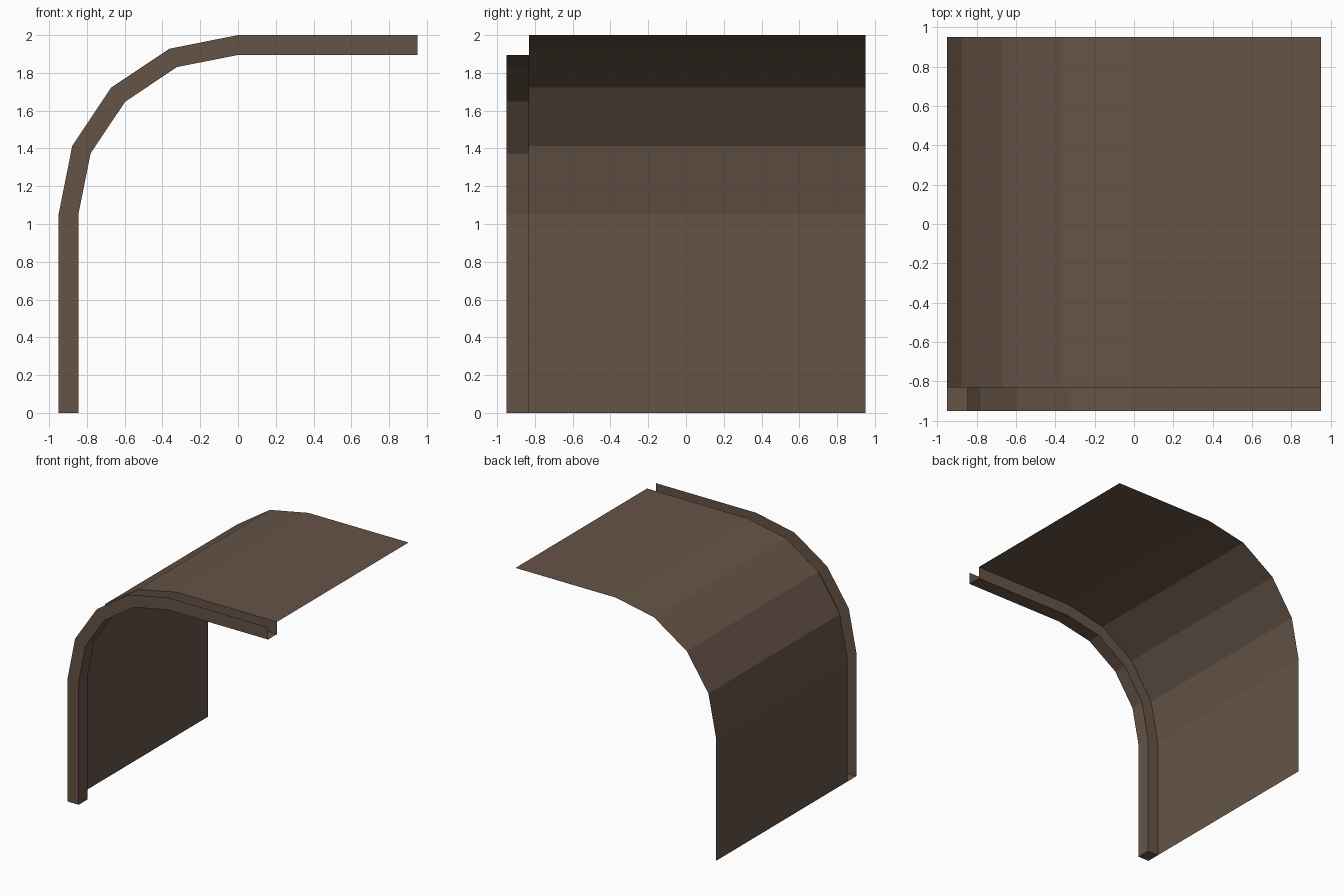
import bpy, bmesh, math

if "Cube" in bpy.data.objects:
    bpy.data.objects.remove(bpy.data.objects["Cube"])

brown = bpy.data.materials.new("dull brown")
brown.diffuse_color = (0.13, 0.088, 0.062, 1)
brown.use_nodes = True
brown.node_tree.nodes["Principled BSDF"].inputs["Base Color"].default_value = brown.diffuse_color

BACK, LIP, FRONT = 0.95, -0.83, -0.95


def profile(r):
    """Wall, quarter arc in four steps, then flat roof, as (x, z) points."""
    arc = [(-r * math.cos(a), 1.05 + r * math.sin(a))
           for a in (math.radians(22.5 * i) for i in range(5))]
    return [(-r, 0)] + arc + [(0.95, 1.05 + r)]


def rail(points, y):
    return [(x, y, z) for x, z in points]


def strip(name, *rails):
    """Surface joining successive rails with quads."""
    bm = bmesh.new()
    rows = [[bm.verts.new(p) for p in r] for r in rails]
    for a, b in zip(rows, rows[1:]):
        for i in range(len(a) - 1):
            bm.faces.new((a[i], b[i], b[i + 1], a[i + 1]))
    me = bpy.data.meshes.new(name)
    bm.to_mesh(me)
    bm.free()
    me.materials.append(brown)
    ob = bpy.data.objects.new(name, me)
    bpy.context.collection.objects.link(ob)
    return ob


outer, inner = profile(0.95), profile(0.845)

# Thin curved wall-to-roof sheet
strip("curved_sheet", rail(outer, BACK), rail(outer, LIP))

# Front trim: channel open on the outer side
strip("front_channel", rail(outer, LIP), rail(inner, LIP),
      rail(inner, FRONT), rail(outer, FRONT))

# Foot closing the channel at the ground
strip("channel_foot", [(-0.95, LIP, 0), (-0.845, LIP, 0)],
      [(-0.95, FRONT, 0), (-0.845, FRONT, 0)])
